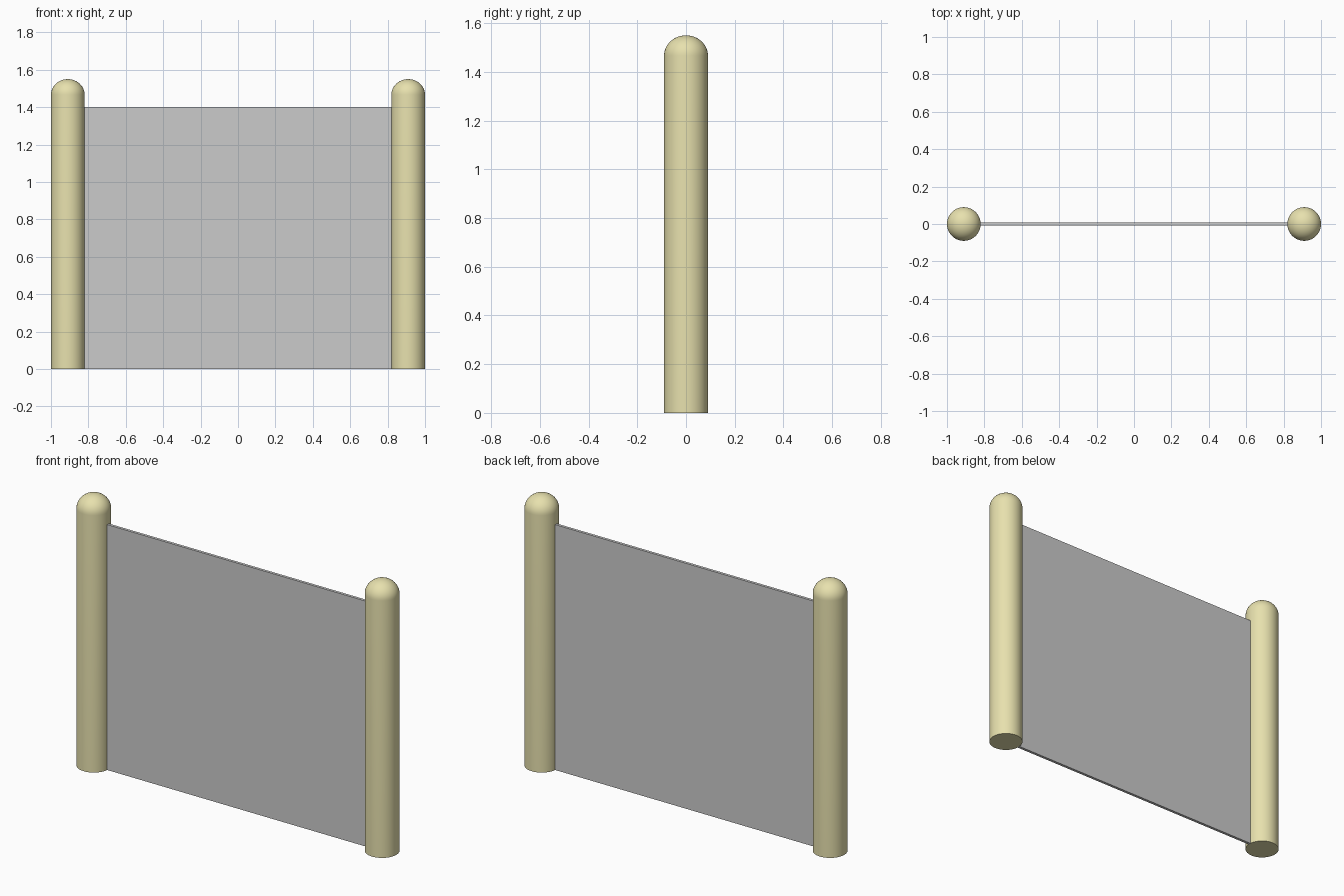
import bpy, bmesh, math

if "Cube" in bpy.data.objects:
    bpy.data.objects.remove(bpy.data.objects["Cube"])

POST_R, POST_X = 0.09, 0.91
SHAFT_H, TOP_H = 1.467, 1.55
PANEL_H, PANEL_T = 1.40, 0.016
SIDES, DOME_STEPS = 48, 12

post_mat = bpy.data.materials.new("pale_yellow")
post_mat.diffuse_color = (0.80, 0.75, 0.42, 1)
post_mat.use_nodes = True
post_mat.node_tree.nodes["Principled BSDF"].inputs["Base Color"].default_value = post_mat.diffuse_color


def add_object(name, bm, mat=None):
    bmesh.ops.recalc_face_normals(bm, faces=bm.faces)
    mesh = bpy.data.meshes.new(name)
    bm.to_mesh(mesh)
    bm.free()
    ob = bpy.data.objects.new(name, mesh)
    bpy.context.collection.objects.link(ob)
    if mat:
        mesh.materials.append(mat)
    return ob


def add_post(name, x):
    # Round post: straight shaft profile with a domed top, spun about z
    profile = [(0, 0), (POST_R, 0)]
    for i in range(DOME_STEPS + 1):
        a = math.pi / 2 * i / DOME_STEPS
        profile.append((POST_R * math.cos(a), SHAFT_H + (TOP_H - SHAFT_H) * math.sin(a)))
    bm = bmesh.new()
    verts = [bm.verts.new((r, 0, z)) for r, z in profile]
    edges = [bm.edges.new(pair) for pair in zip(verts, verts[1:])]
    bmesh.ops.spin(bm, geom=verts + edges, cent=(0, 0, 0), axis=(0, 0, 1),
                   angle=math.tau, steps=SIDES, use_duplicate=False)
    bmesh.ops.remove_doubles(bm, verts=bm.verts, dist=1e-5)
    ob = add_object(name, bm, post_mat)
    ob.location.x = x
    bpy.ops.object.select_all(action='DESELECT')
    ob.select_set(True)
    bpy.context.view_layer.objects.active = ob
    bpy.ops.object.shade_smooth_by_angle(angle=math.radians(30))


# Left and right posts
add_post("left_post", -POST_X)
add_post("right_post", POST_X)

# Thin panel spanning between the posts, ends tucked just inside them
bm = bmesh.new()
bmesh.ops.create_cube(bm, size=1)
bmesh.ops.scale(bm, vec=(2 * (POST_X - POST_R) + 0.01, PANEL_T, PANEL_H), verts=bm.verts)
bmesh.ops.translate(bm, vec=(0, 0, PANEL_H / 2), verts=bm.verts)
add_object("panel", bm)
